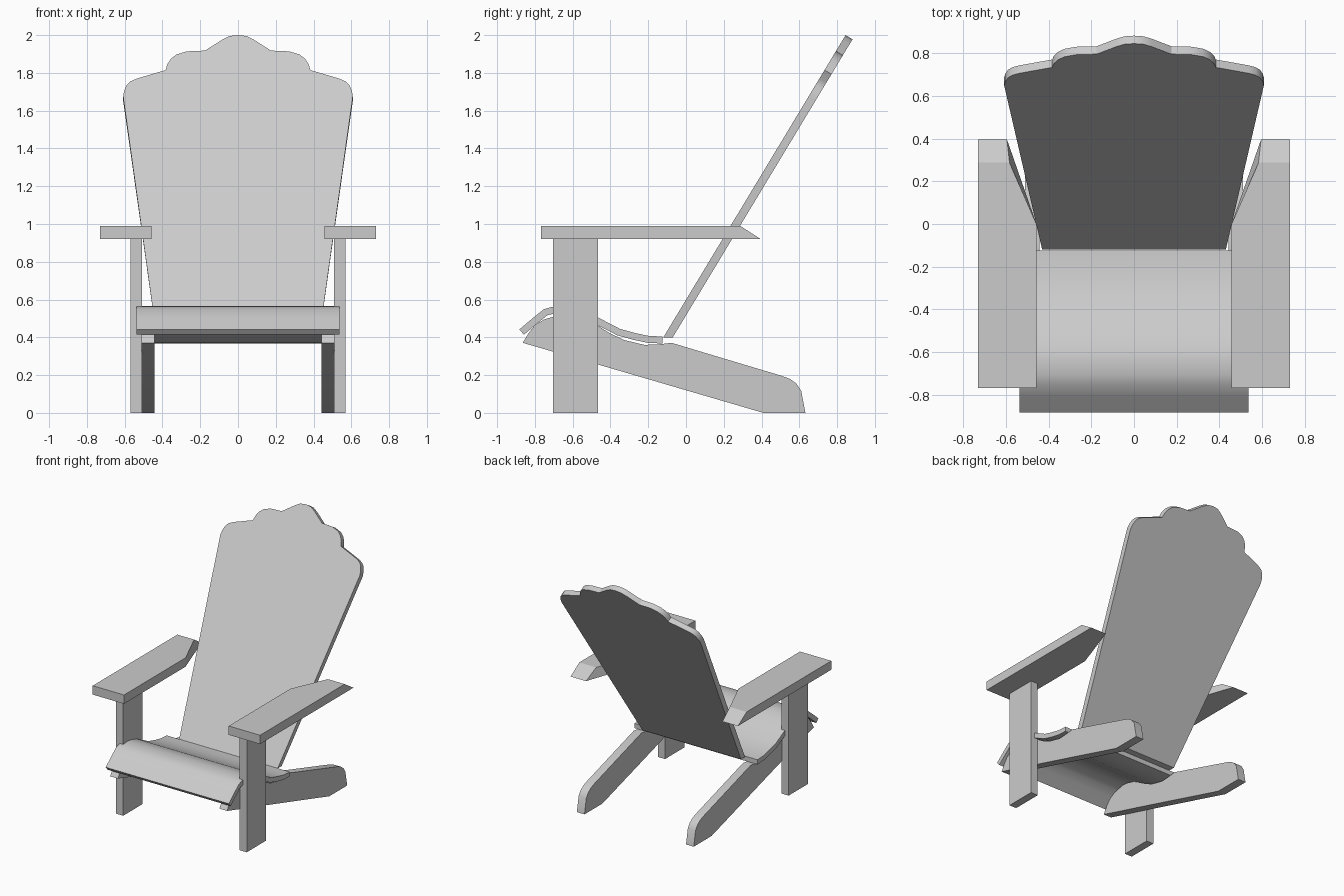
import bpy, bmesh
from math import radians
from mathutils import Vector

if "Cube" in bpy.data.objects:
    bpy.data.objects.remove(bpy.data.objects["Cube"])


def loft(name, ring_a, ring_b, mirror=False, smooth=None):
    """Solid between two matching rings of 3D points."""
    bm = bmesh.new()
    a = [bm.verts.new(p) for p in ring_a]
    b = [bm.verts.new(p) for p in ring_b]
    n = len(a)
    bm.faces.new(a)
    bm.faces.new(b[::-1])
    for i in range(n):
        j = (i + 1) % n
        bm.faces.new((a[j], a[i], b[i], b[j]))
    bmesh.ops.recalc_face_normals(bm, faces=bm.faces)
    me = bpy.data.meshes.new(name)
    bm.to_mesh(me)
    bm.free()
    ob = bpy.data.objects.new(name, me)
    bpy.context.collection.objects.link(ob)
    if mirror:
        ob.modifiers.new("Mirror", "MIRROR").use_mirror_merge = False
    if smooth:
        bpy.ops.object.select_all(action='DESELECT')
        ob.select_set(True)
        bpy.context.view_layer.objects.active = ob
        bpy.ops.object.shade_smooth_by_angle(angle=radians(smooth))
    return ob


def side_profile(name, pts, x0, x1, **kw):
    """Extrude a (y, z) profile along x."""
    return loft(name, [(x0, y, z) for y, z in pts], [(x1, y, z) for y, z in pts], **kw)


# Front legs
side_profile("front_leg", [(-.705, 0), (-.465, 0), (-.465, .92), (-.705, .92)],
             .508, .57, mirror=True)

# Side rails that run down to form the back legs
rail = [(-.864, .371), (-.70, .323), (-.462, .255), (.41, 0), (.632, 0), (.61, .117),
        (.585, .155), (.55, .18), (.504, .197), (-.077, .371), (-.14, .363), (-.22, .36),
        (-.325, .385), (-.40, .42), (-.462, .458), (-.53, .495), (-.60, .515),
        (-.65, .52), (-.70, .51), (-.75, .495), (-.80, .465), (-.835, .42)]
side_profile("side_rail", rail, .443, .51, mirror=True, smooth=30)

# Armrests: tapered inner edge, sloped rear end
arm_low = [(.457, -.768), (.73, -.768), (.73, .396), (.595, .396), (.457, 0)]
arm_top = [(.457, -.768), (.73, -.768), (.73, .287), (.583, .287), (.457, 0)]
loft("armrest", [(x, y, .92) for x, y in arm_low], [(x, y, .99) for x, y in arm_top],
     mirror=True)

# Curved seat: top line thickened downwards
top = [Vector(p) for p in [(-.882, .442), (-.81, .503), (-.752, .549), (-.705, .562),
       (-.65, .567), (-.60, .561), (-.53, .538), (-.462, .503), (-.35, .445),
       (-.27, .423), (-.20, .408), (-.124, .404)]]
under = []
for i, p in enumerate(top):
    d = (top[min(i + 1, len(top) - 1)] - top[max(i - 1, 0)]).normalized()
    under.append(p + Vector((d.y, -d.x)) * .037)
under[-1].x = -.124
side_profile("seat", top + under[::-1], -.537, .537, smooth=35)

# Tilted back with scalloped top, outline as (x, z) of the right half
half = [(.43, .40), (.608, 1.675), (.603, 1.705), (.59, 1.735), (.57, 1.755), (.535, 1.77),
        (.383, 1.815), (.375, 1.845), (.355, 1.875), (.325, 1.898), (.27, 1.914),
        (.175, 1.918), (.085, 1.975), (.045, 1.995)]
outline = half + [(0, 2.0)] + [(-x, z) for x, z in reversed(half)]
front = [(x, -.12 + (z - .40) * .603, z) for x, z in outline]
rear = [(x, y + (.05 if z < .41 else .037), z - (0 if z < .41 else .022))
        for x, y, z in front]
loft("back_rest", front, rear, smooth=30)
